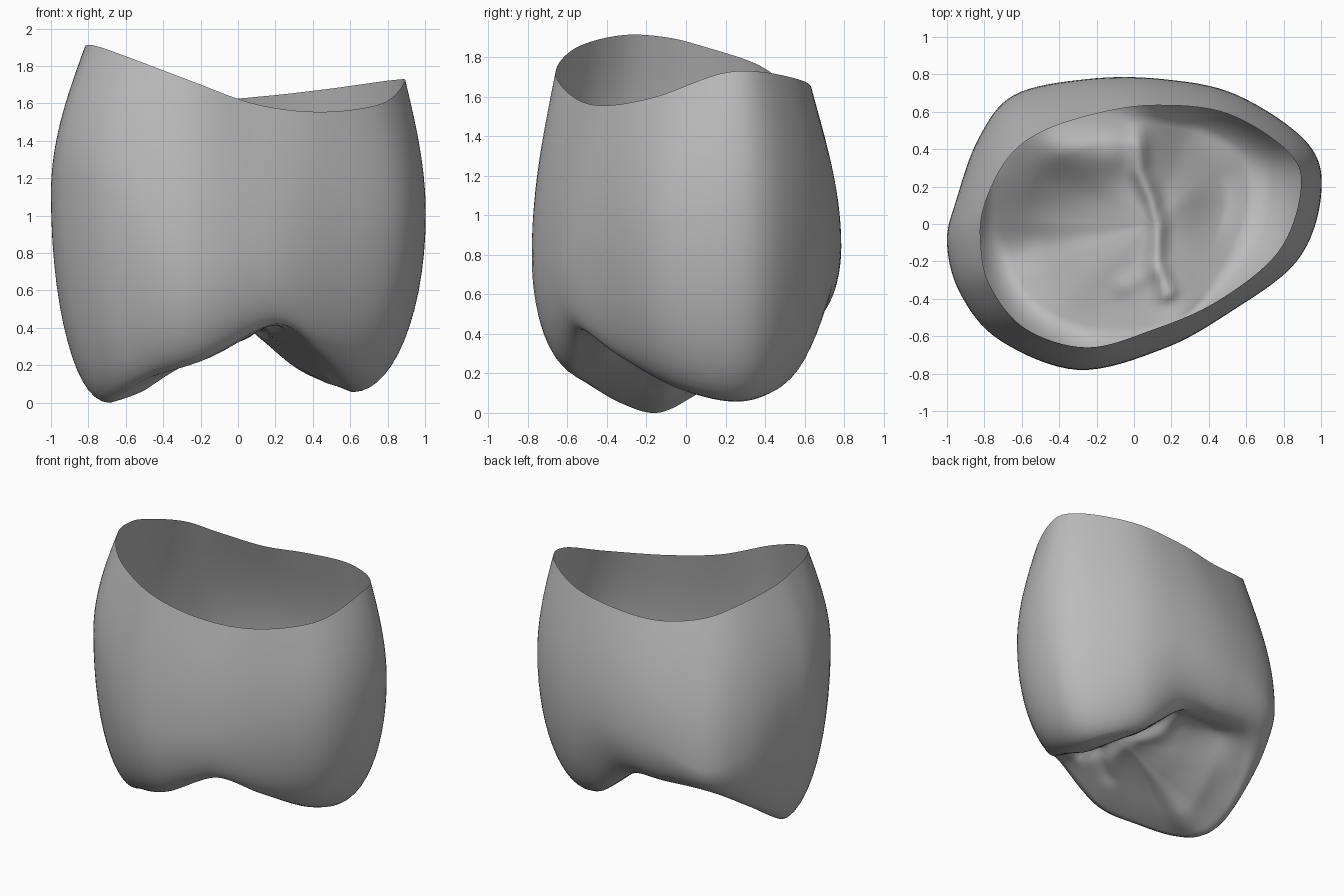
import bpy
import math
from mathutils import Vector

if "Cube" in bpy.data.objects:
    bpy.data.objects.remove(bpy.data.objects["Cube"], do_unlink=True)

# Matching stations counter-clockwise: open rim, widest belly, biting edge
RIM = [(.89, .17, 1.715), (.83, .38, 1.725), (.5, .59, 1.68), (.12, .635, 1.637),
       (-.2, .59, 1.62), (-.5, .49, 1.68), (-.68, .345, 1.77), (-.8, .1, 1.85),
       (-.82, -.1, 1.9), (-.77, -.33, 1.91), (-.58, -.56, 1.845), (-.25, -.66, 1.72),
       (.1, -.565, 1.595), (.45, -.41, 1.555), (.77, -.15, 1.6)]
BELLY = [(1, .15, 1), (.93, .43, 1), (.55, .69, .92), (.15, .775, .87),
         (-.25, .775, .8), (-.64, .69, .65), (-.83, .46, .75), (-.95, .13, 1.05),
         (-1, -.1, 1.12), (-.93, -.37, 1.2), (-.72, -.62, 1.15), (-.3, -.78, .8),
         (.15, -.67, .78), (.5, -.48, .85), (.87, -.2, .95)]
EDGE = [(.62, .2, .06), (.55, .38, .08), (.32, .51, .18), (.02, .56, .41),
        (-.28, .58, .44), (-.55, .5, .42), (-.7, .28, .26), (-.74, .03, .08),
        (-.69, -.15, 0), (-.62, -.33, .05), (-.46, -.48, .14), (-.18, -.57, .23),
        (.2, -.52, .42), (.42, -.31, .28), (.57, -.05, .13)]
CENTRE = Vector((.1, 0, .35))
STEPS = 8
WALL, CURL, FLOOR = 14, 14, 28

# Fissures (positive) and cusp swellings (negative): path, height, width
RELIEF = [([(.02, .5), (.03, .28), (.1, .12), (.13, -.02), (.12, -.2), (.18, -.37)],
           .05, .045),
          ([(-.14, .38), (-.4, .42)], .05, .12),
          ([(.1, -.25), (-.05, -.34)], .02, .05),
          ([(-.45, .12), (-.25, .12)], -.05, .18),
          ([(.42, .1), (.42, .2)], -.04, .16),
          ([(-.58, -.16), (-.56, -.1)], -.02, .12)]


def closed_spline(points):
    """Sample a smooth closed curve through the points."""
    pts = [Vector(p) for p in points]
    n = len(pts)
    out = []
    for i in range(n):
        a, b, c, d = (pts[(i + k) % n] for k in (-1, 0, 1, 2))
        for s in range(STEPS):
            t = s / STEPS
            out.append(b + (c - a) * t / 2
                       + (a - b * 2.5 + c * 2 - d / 2) * t ** 2
                       + ((b - c) * 3 + d - a) * t ** 3 / 2)
    return out


def distance(p, a, b):
    """Flat distance from a point to a segment."""
    p, a, b = Vector(p[:2]), Vector(a), Vector(b)
    t = max(0, min(1, (p - a).dot(b - a) / (b - a).length_squared))
    return (p - a - (b - a) * t).length


def relief(p):
    total = 0
    for path, height, width in RELIEF:
        d = min(distance(p, a, b) for a, b in zip(path, path[1:]))
        total += height * math.exp(-(d / width) ** 2)
    return total


def rise(w):
    """Slope from cusp to centre, levelling out at the centre."""
    return (math.sin(w * math.pi / 2) + w * w * (3 - 2 * w)) / 2


rim, belly, edge = map(closed_spline, (RIM, BELLY, EDGE))
count = len(rim)
rings = []

# Side wall, from the rim down to the belly
for i in range(WALL):
    s = i / WALL
    bulge = math.sin(s * math.pi / 2)
    rings.append([Vector((*r.lerp(b, bulge).xy, r.z + (b.z - r.z) * s))
                  for r, b in zip(rim, belly)])

# Rounded lower wall, curling under to the biting edge
for i in range(CURL):
    angle = i / CURL * math.pi / 2
    rings.append([Vector((*e.lerp(b, math.cos(angle)).xy,
                          b.z + (e.z - b.z) * math.sin(angle)))
                  for b, e in zip(belly, edge)])

# Biting surface, rising from the cusps to the central fissure
for i in range(FLOOR):
    w = i / FLOOR
    ring = []
    for e in edge:
        p = e.lerp(CENTRE, w)
        p.z = e.z + (CENTRE.z - e.z) * rise(w)
        p.z += relief(p) * min(1, w * 4)
        ring.append(p)
    rings.append(ring)

verts = [p for ring in rings for p in ring]
tip = len(verts)
verts.append(CENTRE + Vector((0, 0, relief(CENTRE))))
faces = []
for i in range(len(rings) - 1):
    for j in range(count):
        k = (j + 1) % count
        faces.append((i * count + j, (i + 1) * count + j,
                      (i + 1) * count + k, i * count + k))
last = tip - count
faces += [(last + j, tip, last + (j + 1) % count) for j in range(count)]

mesh = bpy.data.meshes.new("tooth_crown")
mesh.from_pydata(verts, [], faces)
mesh.update()
crown = bpy.data.objects.new("tooth_crown", mesh)
bpy.context.collection.objects.link(crown)

# Plain grey material
grey = bpy.data.materials.new("plain_grey")
grey.use_nodes = True
colour = (.5, .5, .5, 1)
grey.diffuse_color = colour
grey.node_tree.nodes["Principled BSDF"].inputs["Base Color"].default_value = colour
mesh.materials.append(grey)

# Smooth shading over the whole shell
mesh.polygons.foreach_set("use_smooth", [True] * len(mesh.polygons))
